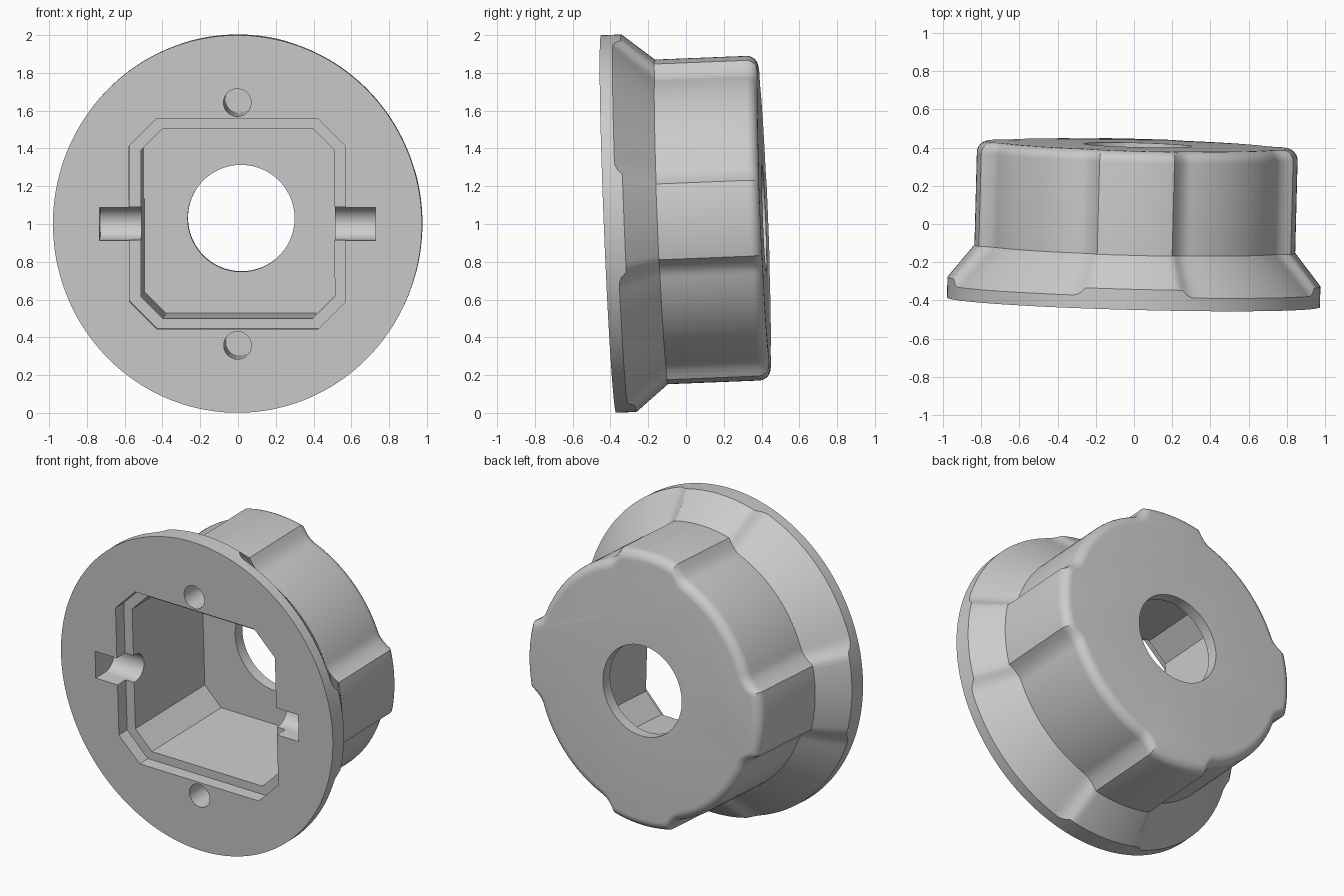
import bpy, bmesh, math
from mathutils import Matrix, Vector

cube = bpy.data.objects.get("Cube")
if cube:
    bpy.data.objects.remove(cube, do_unlink=True)

grey = bpy.data.materials.new("plain grey")
grey.use_nodes = True
COLOUR = (0.6, 0.6, 0.6, 1)
grey.diffuse_color = COLOUR
grey.node_tree.nodes["Principled BSDF"].inputs["Base Color"].default_value = COLOUR

STEPS = 240
X_SCALE = 0.977
DEPTH = 0.825
BEVEL = 0.06
TILT = (Matrix.Translation((-0.003, -0.41, 1.0))
        @ Matrix.Rotation(-0.026, 4, 'Z') @ Matrix.Rotation(0.04, 4, 'X'))


def loft(name, rings):
    """Closed solid through a list of equally sized point rings."""
    bm = bmesh.new()
    loops = [[bm.verts.new(p) for p in ring] for ring in rings]
    n = len(loops[0])
    for a, b in zip(loops, loops[1:]):
        for i in range(n):
            j = (i + 1) % n
            bm.faces.new((a[i], a[j], b[j], b[i]))
    bm.faces.new(loops[0])
    bm.faces.new(loops[-1])
    bmesh.ops.recalc_face_normals(bm, faces=bm.faces)
    mesh = bpy.data.meshes.new(name)
    bm.to_mesh(mesh)
    bm.free()
    obj = bpy.data.objects.new(name, mesh)
    bpy.context.collection.objects.link(obj)
    mesh.materials.append(grey)
    obj.matrix_world = TILT
    return obj


def valley(t, start, end):
    """0 on the four raised ribs, easing to 1 between them."""
    quarter = math.pi / 2
    off = abs((t + quarter / 2) % quarter - quarter / 2)
    u = min(max((off - start) / (end - start), 0), 1)
    return 1 - (1 - u) ** 2


def ring(radius, y, dip=0.0, rim_dip=0.0):
    pts = []
    for i in range(STEPS):
        t = 2 * math.pi * i / STEPS
        r = radius - dip * valley(t, 0.2356, 0.3665)
        pts.append(Vector((X_SCALE * r * math.sin(t),
                           y - rim_dip * valley(t, 0.262, 0.33), r * math.cos(t))))
    return pts


# Flange, cone and ribbed body with a rounded back edge
rings = [ring(1, 0), ring(1, 0.108, 0, 0.04), ring(0.86, 0.28, 0.06)]
for k in range(7):
    a = math.pi / 2 * k / 6
    rings.append(ring(0.86 - BEVEL * (1 - math.cos(a)),
                      DEPTH - BEVEL * (1 - math.sin(a)), 0.06))
body = loft("ribbed_housing", rings)


# Cutters
def octagon(hx, hz, c, y):
    return [Vector((x, y, z)) for x, z in (
        (hx, hz - c), (hx - c, hz), (c - hx, hz), (-hx, hz - c),
        (-hx, c - hz), (c - hx, -hz), (hx - c, -hz), (hx, c - hz))]


def prism(name, half_x, half_z, chamfer, y0, y1):
    return loft(name, [octagon(half_x, half_z, chamfer, y) for y in (y0, y1)])


def cylinder(name, radius, z, y0, y1, n=64):
    return loft(name, [[Vector((radius * math.cos(2 * math.pi * i / n), y,
                                z + radius * math.sin(2 * math.pi * i / n)))
                        for i in range(n)] for y in (y0, y1)])


def round_slot(name, x0, x1, half, depth):
    profile = [(-0.1, half)]
    for k in range(25):
        a = math.pi * k / 24
        profile.append((depth - half + half * math.sin(a), half * math.cos(a)))
    profile.append((-0.1, -half))
    return loft(name, [[Vector((x, y, z)) for y, z in profile] for x in (x0, x1)])


cutters = [
    prism("pocket_cutter", 0.513, 0.503, 0.115, -0.1, 0.755),
    prism("shelf_cutter", 0.573, 0.557, 0.145, -0.1, 0.08),
    cylinder("back_hole_cutter", 0.283, 0, 0.5, 1.0, 96),
    cylinder("upper_screw_hole_cutter", 0.073, 0.643, -0.1, 0.4),
    cylinder("lower_screw_hole_cutter", 0.073, -0.643, -0.1, 0.4),
    round_slot("left_slot_cutter", 0.4, 0.73, 0.087, 0.18),
    round_slot("right_slot_cutter", -0.73, -0.4, 0.087, 0.18),
]

bpy.ops.object.select_all(action='DESELECT')
bpy.context.view_layer.objects.active = body
body.select_set(True)
for cutter in cutters:
    mod = body.modifiers.new(cutter.name, 'BOOLEAN')
    mod.operation = 'DIFFERENCE'
    mod.solver = 'EXACT'
    mod.object = cutter
    bpy.ops.object.modifier_apply(modifier=mod.name)
for cutter in cutters:
    bpy.data.objects.remove(cutter, do_unlink=True)
bpy.ops.object.shade_smooth_by_angle(angle=math.radians(28))
